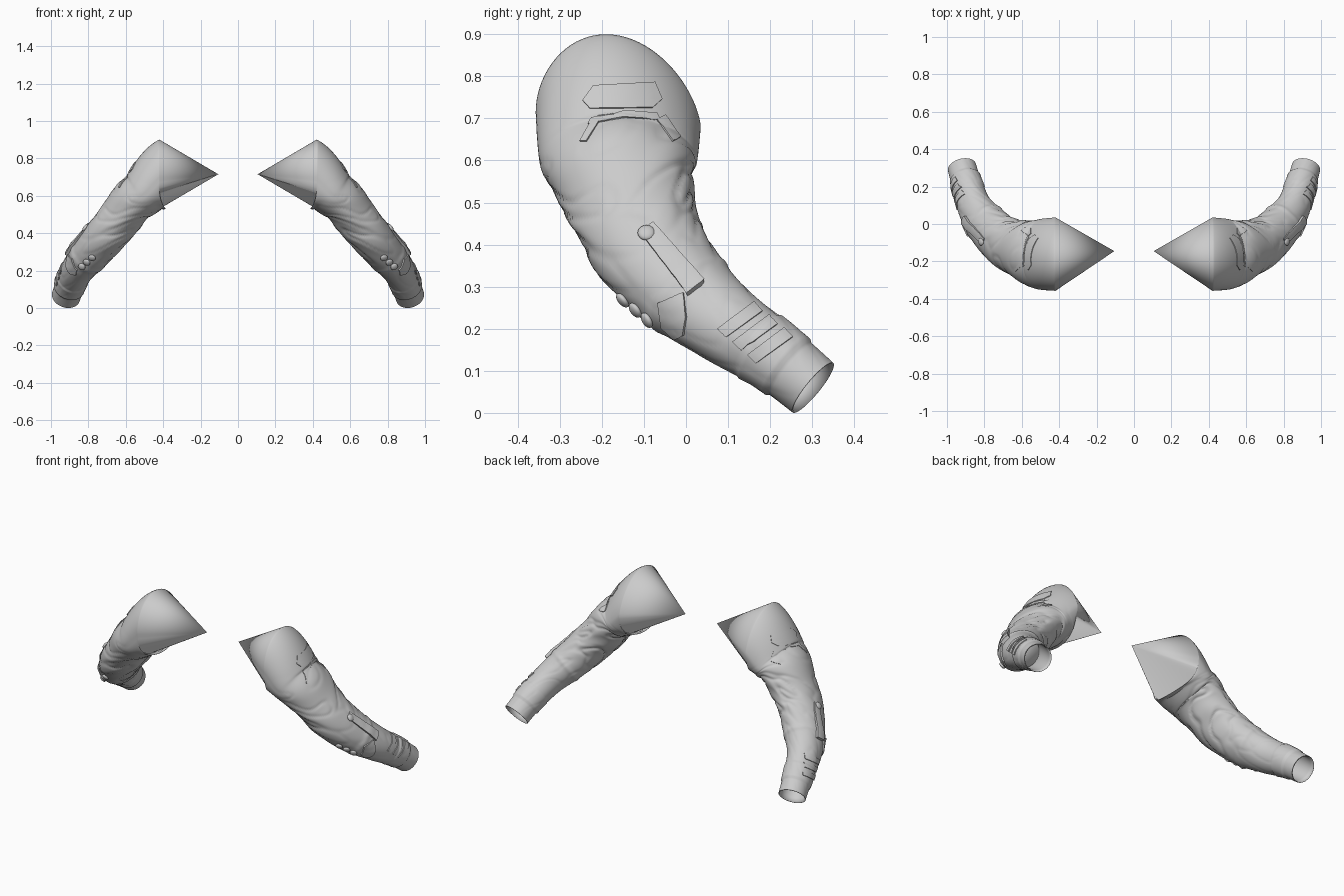
import bpy, bmesh
from math import sin, cos, pi, exp
from mathutils import Vector, noise
from mathutils.bvhtree import BVHTree

cube = bpy.data.objects.get("Cube")
if cube:
    bpy.data.objects.remove(cube)

# One cloth colour
cloth = bpy.data.materials.new("grey_cloth")
cloth.use_nodes = True
grey = (0.6, 0.6, 0.6, 1)
cloth.diffuse_color = grey
cloth.node_tree.nodes["Principled BSDF"].inputs["Base Color"].default_value = grey

# Stations down the arm: centre x, y, z, radius up/out, radius front/back
STATIONS = [
    (.42, -.16, .715, .185, .195), (.497, -.16, .624, .13, .188),
    (.562, -.15, .572, .122, .17), (.638, -.122, .475, .113, .147),
    (.713, -.08, .382, .11, .135), (.79, -.002, .289, .102, .117),
    (.852, .092, .213, .088, .098), (.892, .206, .137, .081, .084),
    (.92, .302, .06, .079, .078)]
SPANS = len(STATIONS) - 1
RINGS, SIDES = 140, 80


def station(t):
    """Smooth interpolation along the stations, t from 0 to 1."""
    i = min(int(t * SPANS), SPANS - 1)
    f = t * SPANS - i
    p = [STATIONS[max(0, min(SPANS, i + k))] for k in (-1, 0, 1, 2)]
    return [b + f * (c - a) / 2 + f * f * (a - 2.5 * b + 2 * c - d / 2)
            + f ** 3 * (1.5 * (b - c) + (d - a) / 2) for a, b, c, d in zip(*p)]


def bump(t, mid, width):
    return exp(-((t - mid) / width) ** 2)


def folds(t, ang):
    """Cloth creases, strongest on the inside of the elbow."""
    inner = .55 - .45 * sin(ang - .5)
    amount = bump(t, .38, .2) * (.35 + inner) + .2 * bump(t, .8, .15)
    spot = Vector((t * 11 + 1.8 * cos(ang + 1), cos(ang) * 1.2, sin(ang) * 1.2))
    ridge = 1 - min(1, abs(noise.noise(spot)) * 4)
    amount *= min(1, t * 6)
    return amount * (.012 * noise.noise(spot * .8) - .009 * ridge ** 2 + .003)


def surface(t, ang, grow=0.0, creased=True):
    x, y, z, up, side = station(t)
    lo, hi = max(0, t - .02), min(1, t + .02)
    tangent = (Vector(station(hi)[:3]) - Vector(station(lo)[:3])).normalized()
    tangent = tangent.lerp(Vector((1, 0, 0)), max(0, 1 - t * SPANS)).normalized()
    across = Vector((0, 1, 0))
    across = (across - across.dot(tangent) * tangent).normalized()
    out = tangent.cross(across)
    if creased:
        hem = .004 if .84 < t < .915 else -.002 if t >= .915 else 0
        grow += hem + folds(t, ang) + .004 * bump(t, .64, .015)
    # Egg-shaped shoulder: crown leans forward, widest part sits low
    fade = max(0, 1 - t * 3)
    lean = -.03 * max(0, sin(ang)) * fade
    sag = Vector((0, 0, -.03 * cos(ang) ** 2 * fade))
    return (Vector((x, y, z)) + across * (cos(ang) * (side + grow) + lean)
            + out * sin(ang) * (up + grow) + sag)


def finish(bm, name):
    """Make a smooth object and its mirrored twin on the other arm."""
    mesh = bpy.data.meshes.new(name)
    bm.to_mesh(mesh)
    bm.free()
    mesh.materials.append(cloth)
    for p in mesh.polygons:
        p.use_smooth = True
    ob = bpy.data.objects.new(name, mesh)
    bpy.context.collection.objects.link(ob)
    mod = ob.modifiers.new("other_arm", 'MIRROR')
    mod.use_mirror_merge = False
    return ob


def ring(bm, t, grow=0.0, creased=True):
    return [bm.verts.new(surface(t, 2 * pi * k / SIDES, grow, creased))
            for k in range(SIDES)]


def bridge(bm, a, b):
    for k in range(SIDES):
        n = (k + 1) % SIDES
        bm.faces.new((a[k], b[k], b[n], a[n]))


# Sleeve: shoulder tapering to a point, then cloth down to the open cuff
bm = bmesh.new()
rings = [ring(bm, i / RINGS) for i in range(RINGS + 1)]
for a, b in zip(rings, rings[1:]):
    bridge(bm, a, b)
tip = bm.verts.new((.105, -.145, .715))
for k in range(SIDES):
    bm.faces.new((rings[0][k], rings[0][(k + 1) % SIDES], tip))
bmesh.ops.recalc_face_normals(bm, faces=bm.faces)
bm.normal_update()
if tip.normal.x > 0:
    bmesh.ops.reverse_faces(bm, faces=bm.faces)
tree = BVHTree.FromBMesh(bm)
finish(bm, "sleeve")

# Lining seen through the cuff
bm = bmesh.new()
rings = [ring(bm, 1), ring(bm, 1, -.006, False)]
rings += [ring(bm, 1 - .04 * i, -.008, False) for i in range(1, 7)]
for a, b in zip(rings, rings[1:]):
    bridge(bm, a, b)
bm.faces.new(rings[-1])
finish(bm, "cuff_lining")


def on_sleeve(y, z):
    """Point and normal on the outer side of the sleeve."""
    hit, normal, _, _ = tree.ray_cast(Vector((2, y, z)), Vector((-1, 0, 0)))
    if hit is None:
        hit, normal, _, _ = tree.find_nearest(Vector((.75, y, z)))
    return hit, normal


def along(line, f):
    s = f * (len(line) - 1)
    i = min(int(s), len(line) - 2)
    return Vector(line[i]).lerp(Vector(line[i + 1]), s - i)


def plate(name, front, back, height, end_height=None):
    """Raised panel that follows the sleeve between two edge lines."""
    end_height = end_height or height
    bm = bmesh.new()
    n = 12
    grid = []
    for i in range(n + 1):
        a, b = along(front, i / n), along(back, i / n)
        lift = height + (end_height - height) * i / n
        row = []
        for j in range(n + 1):
            hit, normal = on_sleeve(*a.lerp(b, j / n))
            row.append(bm.verts.new(hit + normal * lift))
        grid.append(row)
    for r, s in zip(grid, grid[1:]):
        for j in range(n):
            bm.faces.new((r[j], s[j], s[j + 1], r[j + 1]))
    bm.normal_update()
    if sum(f.normal.x for f in bm.faces) < 0:
        bmesh.ops.reverse_faces(bm, faces=bm.faces)
    ob = finish(bm, name)
    solid = ob.modifiers.new("thickness", 'SOLIDIFY')
    solid.thickness = end_height + .004
    solid.offset = -1
    split = ob.modifiers.new("crisp_edges", 'EDGE_SPLIT')
    split.split_angle = .7


def knob(name, y, z, radius, lift):
    """Flattened round stud sitting on the sleeve."""
    bm = bmesh.new()
    bmesh.ops.create_uvsphere(bm, u_segments=20, v_segments=12, radius=radius)
    hit, normal = on_sleeve(y, z)
    turn = normal.to_track_quat('Z', 'Y')
    for v in bm.verts:
        v.co.z *= .5
        v.co = hit + normal * lift + turn @ v.co
    finish(bm, name)


# Upper arm panels
plate("shoulder_patch", [(-.22, .777), (-.245, .742), (-.228, .723)],
      [(-.075, .785), (-.058, .745), (-.08, .725)], .004)
plate("shoulder_band_front", [(-.225, .702), (-.232, .686)],
      [(-.145, .718), (-.145, .702)], .004)
plate("shoulder_band_back", [(-.145, .718), (-.145, .702)],
      [(-.07, .712), (-.062, .696)], .004)
plate("front_tab", [(-.228, .688), (-.252, .645)], [(-.208, .69), (-.236, .645)], .004)
plate("back_tab", [(-.07, .698), (-.032, .645)], [(-.05, .708), (-.014, .655)], .004)

# Elbow bar, pad and studs
plate("elbow_bar", [(-.11, .43), (.005, .28)], [(-.078, .452), (.042, .308)],
      .005, .018)
knob("bar_button", -.094, .426, .021, .004)
plate("elbow_pad", [(-.065, .262), (-.055, .205), (-.025, .178)],
      [(-.005, .285), (.002, .228), (-.005, .185)], .008)
for y, z in ((-.148, .27), (-.118, .246), (-.09, .222)):
    knob("elbow_stud", y, z, .02, .004)

# Wrist straps
for shift in (0, .036, .072):
    dy, dz = shift, -shift * .85
    plate("wrist_strap", [(.075 + dy, .2 + dz), (.096 + dy, .18 + dz)],
          [(.16 + dy, .262 + dz), (.18 + dy, .24 + dz)], .005)
